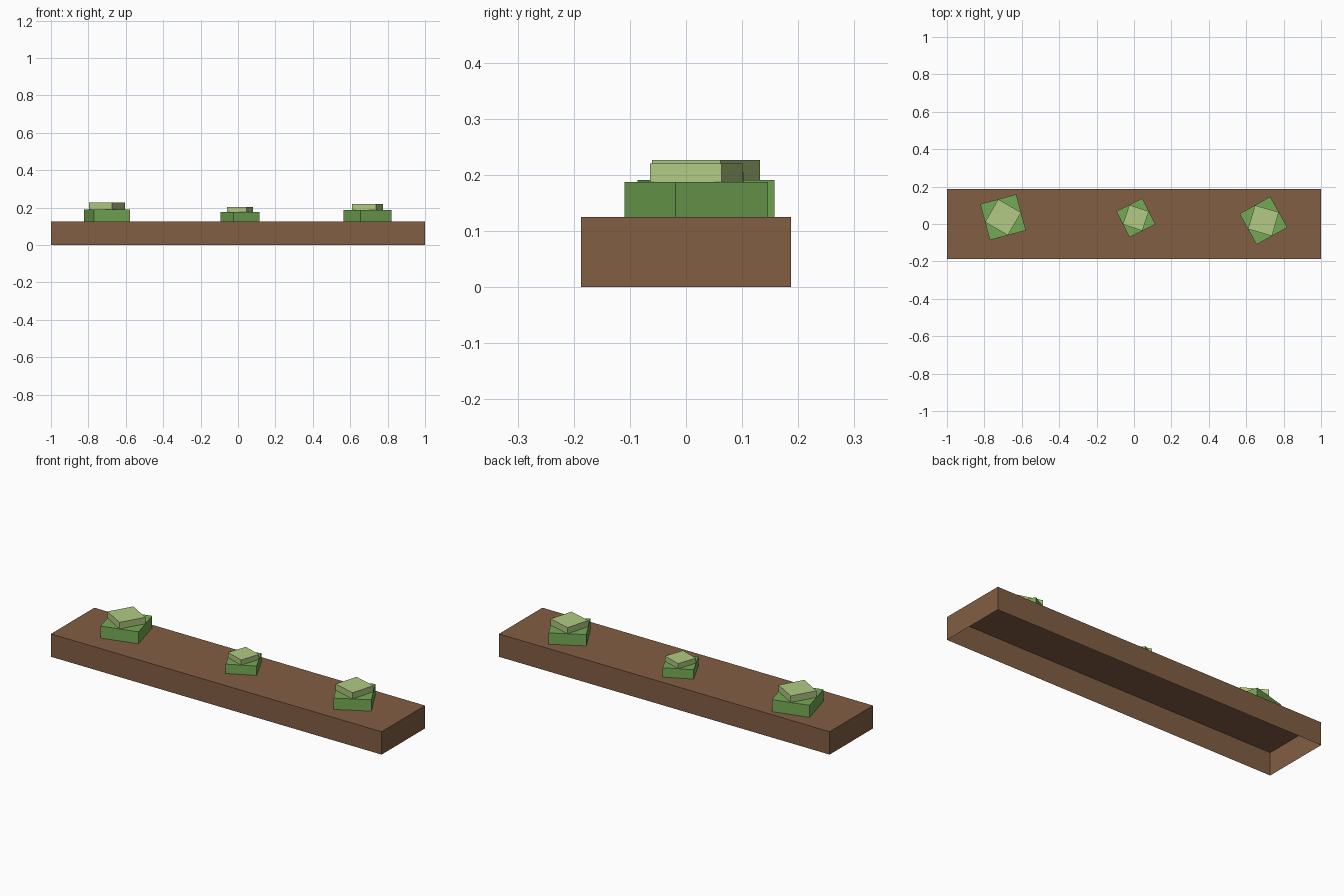
import bpy, bmesh
from math import cos, sin, radians, sqrt

cube = bpy.data.objects.get("Cube")
if cube:
    bpy.data.objects.remove(cube, do_unlink=True)


def make_material(name, srgb):
    colour = [((c / 255 + 0.055) / 1.055) ** 2.4 for c in srgb] + [1.0]
    mat = bpy.data.materials.new(name)
    mat.use_nodes = True
    mat.diffuse_color = colour
    mat.node_tree.nodes["Principled BSDF"].inputs["Base Color"].default_value = colour
    return mat


brown = make_material("soil brown", (130, 94, 67))
green = make_material("leaf green", (117, 170, 85))
pale = make_material("pale green", (177, 202, 131))


def make_prism(name, mat, outline, bottom, top, cap):
    """Upright prism, open underneath; cap lists the top faces by corner index."""
    bm = bmesh.new()
    low = [bm.verts.new((x, y, bottom)) for x, y in outline]
    high = [bm.verts.new((x, y, top)) for x, y in outline]
    n = len(outline)
    for i in range(n):
        j = (i + 1) % n
        bm.faces.new((low[i], low[j], high[j], high[i]))
    for face in cap:
        bm.faces.new([high[i] for i in face])
    mesh = bpy.data.meshes.new(name)
    bm.to_mesh(mesh)
    bm.free()
    mesh.materials.append(mat)
    obj = bpy.data.objects.new(name, mesh)
    bpy.context.collection.objects.link(obj)
    return obj


# Planter bed: long box, hollow underneath
half_x, half_y, bed_top = 1.0, 0.1875, 0.125
corners = [(-half_x, -half_y), (half_x, -half_y), (half_x, half_y), (-half_x, half_y)]
make_prism("planter_bed", brown, corners, 0, bed_top, [range(4)])


# Plants: square leaf block with a smaller block set corner-to-edge on top
def make_plant(name, x, y, radius, angle):
    ring = []
    for i in range(8):
        r = radius if i % 2 == 0 else radius / sqrt(2)
        a = radians(angle + 45 * i)
        ring.append((x + r * cos(a), y + r * sin(a)))
    lower_top = bed_top + radius * 0.466
    upper_top = bed_top + radius * 0.72
    corner_tips = [((i - 1) % 8, i, i + 1) for i in range(0, 8, 2)]
    make_prism(name + "_lower_leaves", green, ring, bed_top, lower_top,
               corner_tips + [range(1, 8, 2)])
    make_prism(name + "_upper_leaves", pale, ring[1::2], lower_top, upper_top, [range(4)])


make_plant("right_plant", -0.70, 0.036, 0.141, 60)
make_plant("middle_plant", 0.01, 0.033, 0.11, 71.5)
make_plant("left_plant", 0.692, 0.018, 0.133, 74)
